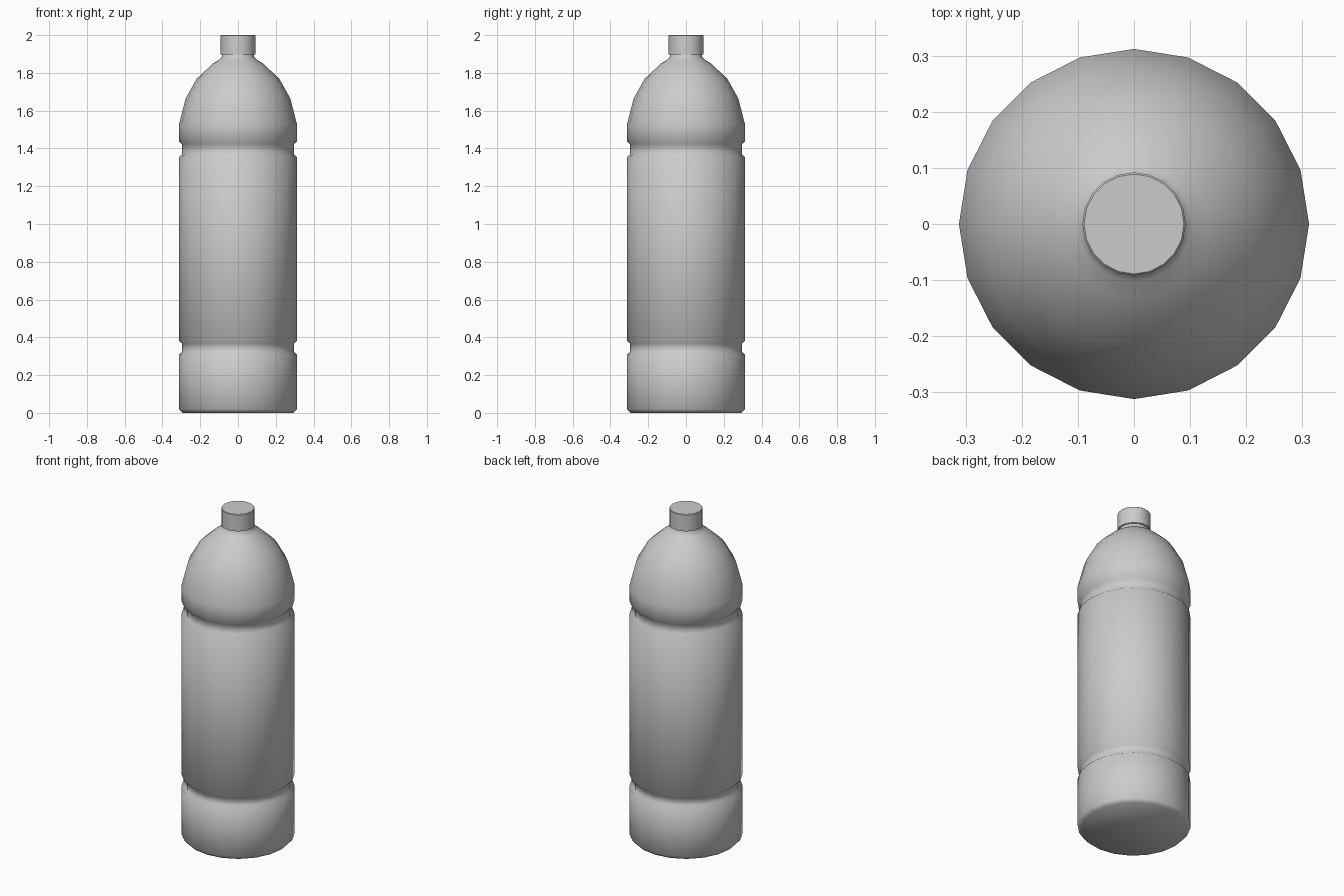
import bpy, bmesh
from math import cos, sin, tau, radians

if "Cube" in bpy.data.objects:
    bpy.data.objects.remove(bpy.data.objects["Cube"])

SIDES = 20


def lathe(name, profile, angle=40):
    """Revolve a (radius, z) profile around z and close both ends."""
    bm = bmesh.new()
    rings = [[bm.verts.new((r * cos(tau * i / SIDES), r * sin(tau * i / SIDES), z))
              for i in range(SIDES)] for r, z in profile]
    for low, high in zip(rings, rings[1:]):
        for i in range(SIDES):
            j = (i + 1) % SIDES
            bm.faces.new((low[i], low[j], high[j], high[i]))
    bm.faces.new(rings[0][::-1])
    bm.faces.new(rings[-1])
    mesh = bpy.data.meshes.new(name)
    bm.to_mesh(mesh)
    bm.free()
    obj = bpy.data.objects.new(name, mesh)
    bpy.context.collection.objects.link(obj)
    bpy.ops.object.select_all(action='DESELECT')
    obj.select_set(True)
    bpy.context.view_layer.objects.active = obj
    bpy.ops.object.shade_smooth_by_angle(angle=radians(angle))
    return obj


R, G = 0.312, 0.296  # body and groove radius


def groove(z0, z1):
    return [(R, z0), (G, z0 + 0.015), (G, z1 - 0.015), (R, z1)]


# Bottle: base chamfer, two grooves, domed shoulder, neck
lathe("bottle_body",
      [(0.293, 0), (R, 0.02)]
      + groove(0.308, 0.382)
      + groove(1.355, 1.437)
      + [(R, 1.53), (0.277, 1.665), (0.218, 1.77), (0.132, 1.85),
         (0.102, 1.868), (0.085, 1.885), (0.083, 1.91)], 50)

# Screw cap
lathe("cap", [(0.092, 1.898), (0.092, 1.997), (0.089, 2.0)])
